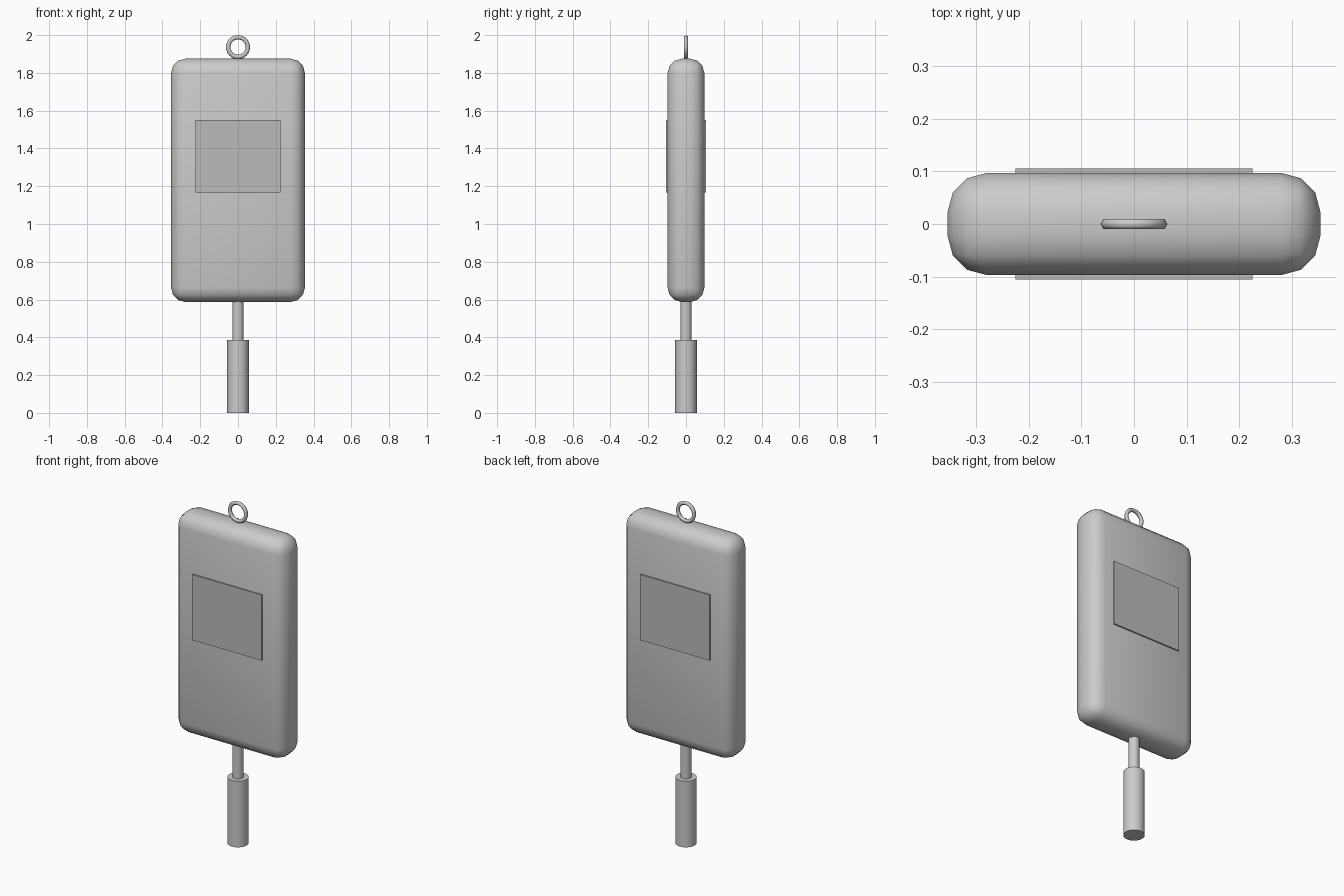
import bpy
from math import radians, pi

if "Cube" in bpy.data.objects:
    bpy.data.objects.remove(bpy.data.objects["Cube"])


def finish(obj, name, angle=None):
    obj.name = name
    if angle is not None:
        bpy.ops.object.shade_smooth_by_angle(angle=radians(angle))
    return obj


def box(name, size, centre):
    bpy.ops.mesh.primitive_cube_add(size=1, location=centre)
    obj = bpy.context.object
    obj.scale = size
    bpy.ops.object.transform_apply(location=False, rotation=False, scale=True)
    return finish(obj, name)


def rod(name, radius, z0, z1):
    bpy.ops.mesh.primitive_cylinder_add(vertices=32, radius=radius, depth=z1 - z0,
                                        location=(0, 0, (z0 + z1) / 2))
    return finish(bpy.context.object, name, 40)


# Rounded slab body
body = box("body", (0.708, 0.194, 1.288), (0, 0, 1.231))
bevel = body.modifiers.new("rounding", 'BEVEL')
bevel.width = 0.075
bevel.segments = 3
bpy.ops.object.shade_smooth()

# Grey panels on front and back
grey = bpy.data.materials.new("panel_grey")
grey.diffuse_color = (0.5, 0.5, 0.5, 1)
grey.use_nodes = True
grey.node_tree.nodes["Principled BSDF"].inputs["Base Color"].default_value = grey.diffuse_color
for side, name in ((-1, "front_panel"), (1, "back_panel")):
    panel = box(name, (0.45, 0.015, 0.384), (0, side * 0.0975, 1.359))
    panel.data.materials.append(grey)

# Stick and handle
rod("stick", 0.029, 0.37, 0.62)
rod("handle", 0.057, 0.0, 0.387)

# Hanging ring
bpy.ops.mesh.primitive_torus_add(major_radius=0.052, minor_radius=0.0115,
                                 major_segments=32, minor_segments=6,
                                 location=(0, 0, 1.9365), rotation=(pi / 2, 0, 0))
finish(bpy.context.object, "hanging_ring", 65)
